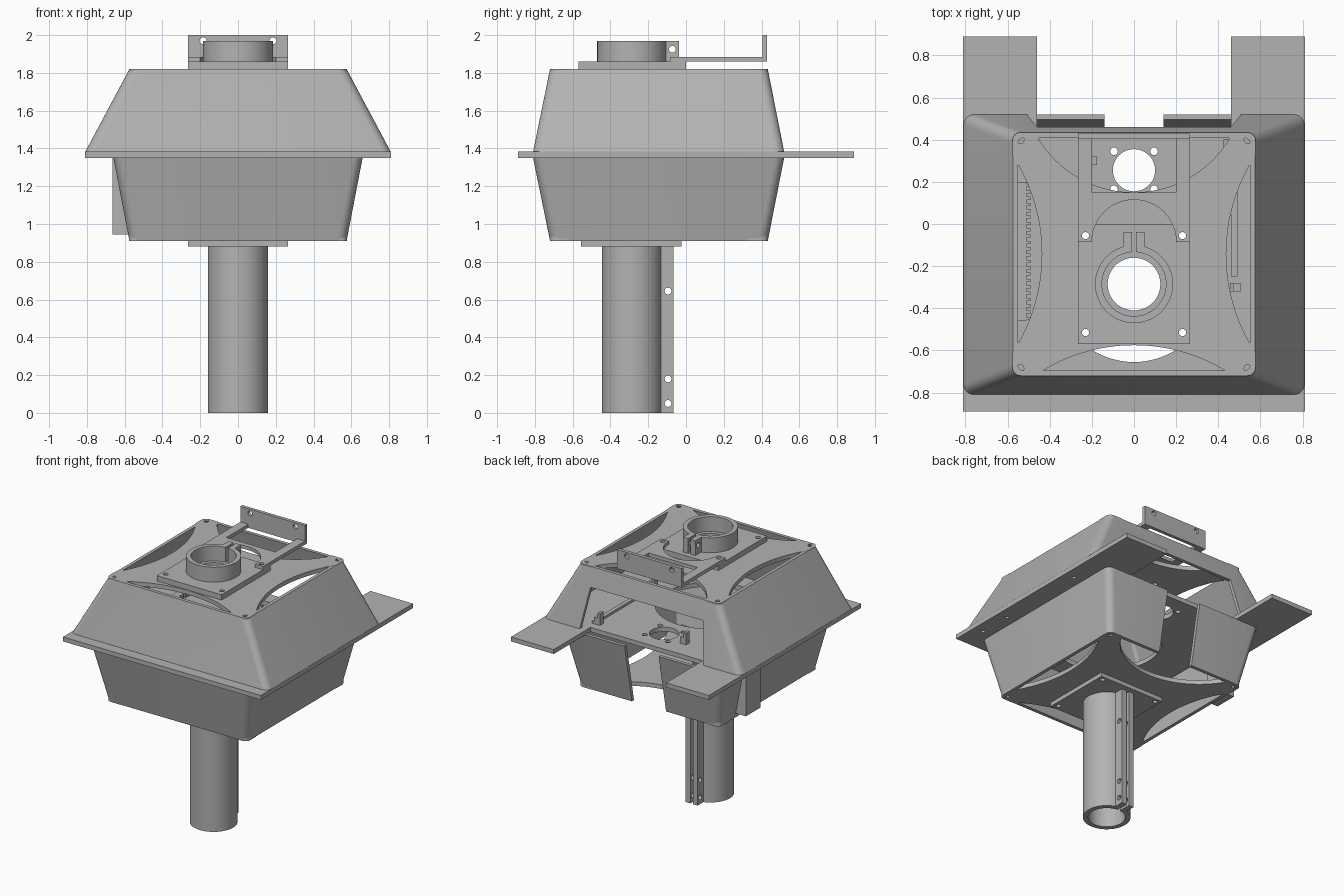
import bpy, bmesh, math
from mathutils import Vector

if "Cube" in bpy.data.objects:
    bpy.data.objects.remove(bpy.data.objects["Cube"])

GREY = bpy.data.materials.new("plain_grey")
GREY.diffuse_color = (0.45, 0.45, 0.45, 1)
GREY.use_nodes = True
GREY.node_tree.nodes["Principled BSDF"].inputs["Base Color"].default_value = GREY.diffuse_color
TY = -0.285            # tube axis in y
CY, H = -0.1425, 0.5775  # centre and half size of the body ends


def loft(bm, rings, closed=False):
    vs = [[bm.verts.new(p) for p in r] for r in rings]
    n = len(vs[0])
    pairs = list(zip(vs, vs[1:])) + ([(vs[-1], vs[0])] if closed else [])
    for a, b in pairs:
        for i in range(n):
            j = (i + 1) % n
            bm.faces.new((a[i], a[j], b[j], b[i]))
    if not closed:
        bm.faces.new(vs[0])
        bm.faces.new(vs[-1])


def prism(bm, pts, z0, z1):
    loft(bm, [[(x, y, z) for x, y in pts] for z in (z0, z1)])


def box(bm, x0, x1, y0, y1, z0, z1):
    prism(bm, [(x0, y0), (x1, y0), (x1, y1), (x0, y1)], z0, z1)


def cyl(bm, c, r, length, axis='Z', n=48):
    rings = []
    for s in (-0.5, 0.5):
        ring = []
        for i in range(n):
            t = 2 * math.pi * i / n
            a, b, h = r * math.cos(t), r * math.sin(t), s * length
            off = {'Z': (a, b, h), 'X': (h, a, b), 'Y': (a, h, b)}[axis]
            ring.append(Vector(c) + Vector(off))
        rings.append(ring)
    loft(bm, rings)


def make(name, build):
    bm = bmesh.new()
    build(bm)
    bmesh.ops.recalc_face_normals(bm, faces=bm.faces)
    me = bpy.data.meshes.new(name)
    bm.to_mesh(me)
    bm.free()
    ob = bpy.data.objects.new(name, me)
    bpy.context.collection.objects.link(ob)
    me.materials.append(GREY)
    return ob


def part(name, build, *cuts):
    ob = make(name, build)
    bpy.ops.object.select_all(action='DESELECT')
    bpy.context.view_layer.objects.active = ob
    ob.select_set(True)
    for c in cuts:
        cutter = make("cutter", c)
        cutter.hide_render = True
        m = ob.modifiers.new("cut", 'BOOLEAN')
        m.operation, m.solver, m.object = 'DIFFERENCE', 'EXACT', cutter
        bpy.ops.object.modifier_apply(modifier=m.name)
        bpy.data.objects.remove(cutter)
    bpy.ops.object.shade_smooth_by_angle(angle=math.radians(35))
    return ob


def rrect(hx, y0, y1, z, r, n=6):
    pts = []
    for k, (x, y) in enumerate(((hx - r, y1 - r), (r - hx, y1 - r), (r - hx, y0 + r), (hx - r, y0 + r))):
        for i in range(n + 1):
            t = math.pi / 2 * (k + i / n)
            pts.append((x + r * math.cos(t), y + r * math.sin(t), z))
    return pts


def shell(bm, lo, hi, w=0.025):
    rings = []
    for (hx, y0, y1, z), d in ((lo, 0), (hi, 0), (hi, w), (lo, w)):
        rings.append(rrect(hx - d, y0 + d, y1 - d, z, 0.05 - d))
    loft(bm, rings, True)


# Upper shell, with a wide window in the back
part("upper_shell",
     lambda bm: shell(bm, (0.81, -0.81, 0.52, 1.38), (0.575, -0.72, 0.433, 1.82)),
     lambda bm: loft(bm, [[(-0.52, y, 1.3), (0.52, y, 1.3), (0.46, y, 1.68), (-0.46, y, 1.68)] for y in (0.3, 0.7)]))

# Lower shell, with a gap in the back
part("lower_shell",
     lambda bm: shell(bm, (0.575, -0.72, 0.433, 0.911), (0.66, -0.81, 0.52, 1.352)),
     lambda bm: box(bm, -0.14, 0.14, 0.3, 0.7, 0.8, 1.5))
part("side_box", lambda bm: box(bm, -0.665, -0.575, 0.08, 0.25, 0.945, 1.352))


# Middle deck with two rear wings
def deck(bm):
    half = [(0.81, -0.89), (0.81, 0.89), (0.46, 0.89), (0.46, 0.46)]
    prism(bm, half + [(-x, y) for x, y in reversed(half)], 1.35, 1.383)


def deck_holes(bm):
    cyl(bm, (0, TY, 1.36), 0.37, 0.2, n=72)
    cyl(bm, (0, 0.255, 1.36), 0.1, 0.2)
    for s in (-1, 1):
        for y in (0.165, 0.345):
            cyl(bm, (s * 0.095, y, 1.36), 0.018, 0.2, n=16)
        for y in (-0.7, -0.45, 0.25):
            cyl(bm, (s * 0.735, y, 1.35), 0.014, 0.05, n=16)


part("middle_deck", deck, deck_holes)


# Four-armed end plates with concave sides
def spider(bm, z0, z1):
    pts, r = [], 0.04
    for k, d in enumerate((0.145, 0.14, 0.285, 0.14)):
        R = (0.47 ** 2 + d * d) / (2 * d)
        side = []
        for i in range(33):
            u = -0.47 + 0.94 * i / 32
            side.append((u, -H + max(0, math.sqrt(R * R - u * u) - R + d)))
        for i in range(7):
            t = -math.pi / 2 + math.pi / 2 * i / 6
            side.append((H - r + r * math.cos(t), r - H + r * math.sin(t)))
        for _ in range(k):
            side = [(-y, x) for x, y in side]
        pts += [(x, y + CY) for x, y in side]
    prism(bm, pts, z0, z1)


def plate_screws(bm, z, y0=-0.515, y1=-0.055):
    cyl(bm, (0, TY, z), 0.125, 0.3)
    for s in (-1, 1):
        for y in (y0, y1):
            cyl(bm, (s * 0.23, y, z), 0.017, 0.3, n=16)


def corner_screws(bm, z):
    for s in (-1, 1):
        for y in (0.4, -0.685):
            cyl(bm, (s * 0.54, y, z), 0.018, 0.3, n=16)


for nm, z in (("top_end_plate", 1.79), ("bottom_end_plate", 0.91)):
    part(nm, lambda bm: spider(bm, z, z + 0.031),
         lambda bm: (plate_screws(bm, z), corner_screws(bm, z)))

# Mounting plates
part("top_mount_plate", lambda bm: box(bm, -0.265, 0.265, -0.57, 0.0, 1.82, 1.86),
     lambda bm: plate_screws(bm, 1.84))
part("bottom_mount_plate", lambda bm: box(bm, -0.265, 0.265, -0.555, -0.025, 0.88, 0.912),
     lambda bm: plate_screws(bm, 0.9))


# Split tube clamps: barrel, two ears, slit and bolt holes
def clamp(name, ro, ri, y_ear, z0, z1, bolts):
    zm, L = (z0 + z1) / 2, z1 - z0
    part(name, lambda bm: cyl(bm, (0, TY, zm), ro, L, n=64),
         lambda bm: cyl(bm, (0, TY, zm), ri, L + 0.1, n=64),
         lambda bm: box(bm, -0.01, 0.01, TY, 0.1, z0 - 0.1, z1 + 0.1))
    for s, side in ((-1, "left"), (1, "right")):
        a, b = sorted((s * 0.01, s * 0.05))
        part(name + "_ear_" + side,
             lambda bm: box(bm, a, b, TY + ro - 0.012, y_ear, z0, z1),
             lambda bm: [cyl(bm, (0, y, z), 0.018, 0.4, 'X', 20) for y, z in bolts])


clamp("lower_tube", 0.16, 0.125, -0.065, 0, 0.881, [(-0.095, 0.05), (-0.095, 0.18), (-0.095, 0.645)])
clamp("top_ring", 0.185, 0.152, -0.038, 1.859, 1.97, [(-0.072, 1.925)])


# Rear bracket: arched flat frame and upright plate
def frame(bm):
    arch = [(0.2 * math.cos(math.pi * i / 24), -0.085 + 0.2 * math.sin(math.pi * i / 24)) for i in range(25)]
    prism(bm, [(-0.265, -0.085), (-0.265, 0.43), (0.265, 0.43), (0.265, -0.085)] + arch, 1.859, 1.885)


part("bracket_frame", frame,
     lambda bm: box(bm, -0.2, 0.2, 0.15, 0.405, 1.7, 2.1),
     lambda bm: [cyl(bm, (s * 0.23, -0.055, 1.87), 0.017, 0.2, n=16) for s in (-1, 1)])
part("bracket_upright", lambda bm: box(bm, -0.265, 0.265, 0.405, 0.43, 1.86, 2.0),
     lambda bm: [cyl(bm, (s * 0.185, 0.42, 1.97), 0.018, 0.2, 'Y', 20) for s in (-1, 1)])


# Small fittings on the deck: toothed rack, rail and clips
def rack(bm):
    box(bm, -0.56, -0.51, -0.46, 0.2, 1.38, 1.41)
    for i in range(22):
        y = -0.455 + i * 0.03
        box(bm, -0.511, -0.49, y, y + 0.015, 1.38, 1.41)


part("toothed_rack", rack)
part("rail", lambda bm: box(bm, 0.46, 0.49, -0.25, 0.4, 1.38, 1.4))
for i, (x, y) in enumerate(((0.45, 0.38), (0.48, -0.3), (-0.2, 0.3))):
    part("clip_%d" % (i + 1), lambda bm: (box(bm, x - 0.025, x + 0.025, y - 0.02, y + 0.02, 1.38, 1.43),
                                          box(bm, x - 0.025, x - 0.005, y - 0.02, y + 0.02, 1.43, 1.47)))
